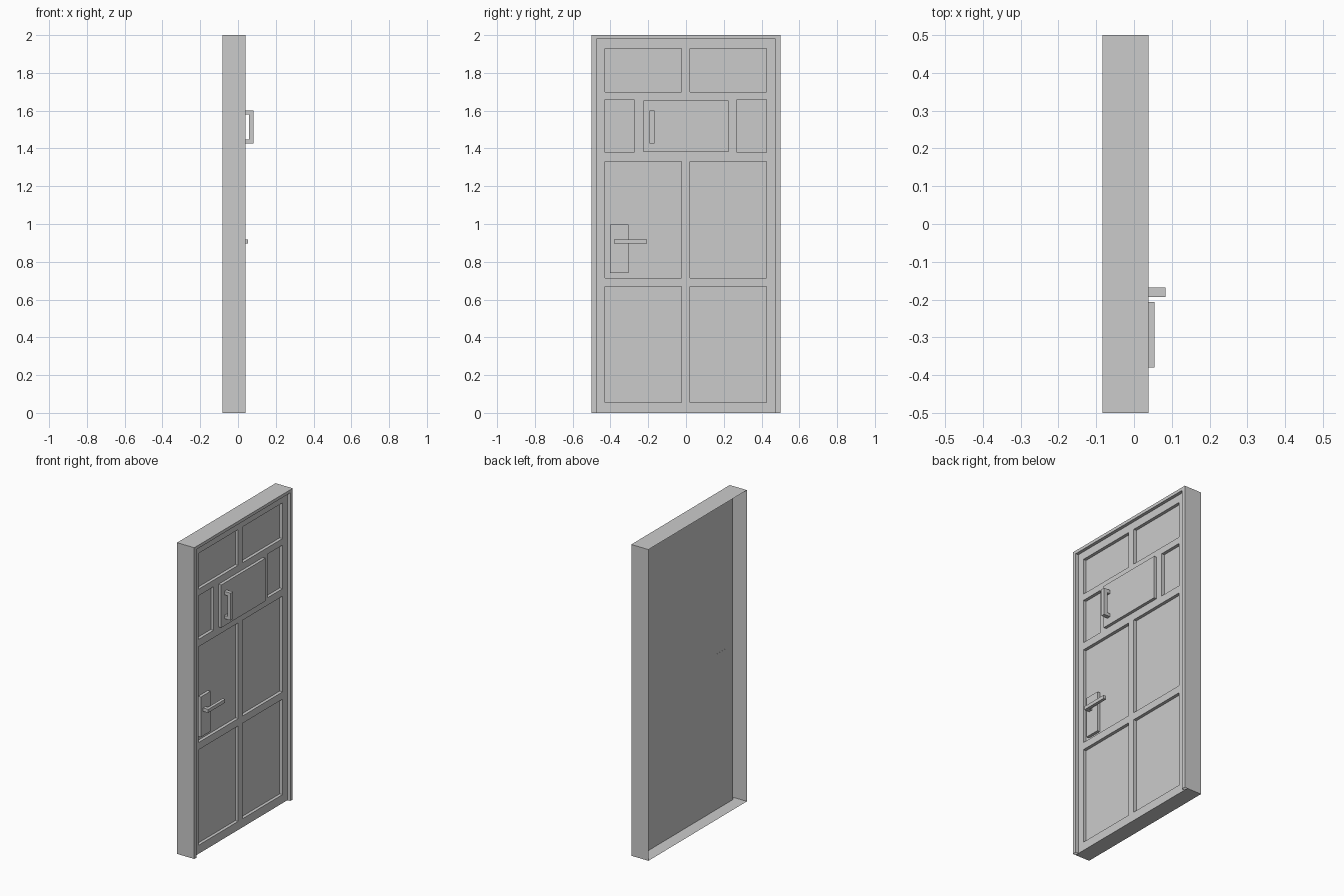
import bpy, bmesh
from mathutils import Vector

if "Cube" in bpy.data.objects:
    bpy.data.objects.remove(bpy.data.objects["Cube"])

FRAME_BACK, FRAME_FRONT = -0.083, 0.039
DOOR_FACE, PANEL_FACE, DOOR_BACK = 0.019, -0.001, -0.001


def finish(name, bm):
    bmesh.ops.recalc_face_normals(bm, faces=bm.faces)
    mesh = bpy.data.meshes.new(name)
    bm.to_mesh(mesh)
    bm.free()
    obj = bpy.data.objects.new(name, mesh)
    bpy.context.collection.objects.link(obj)
    return obj


def add_box(bm, x, y, z):
    lo, hi = Vector((x[0], y[0], z[0])), Vector((x[1], y[1], z[1]))
    geo = bmesh.ops.create_cube(bm, size=1)
    for v in geo["verts"]:
        v.co = (lo + hi) / 2 + v.co * (hi - lo)


def box(name, x, y, z):
    bm = bmesh.new()
    add_box(bm, x, y, z)
    return finish(name, bm)


# Door frame: open-backed shell made by bridging arch outlines
bm = bmesh.new()
arches = []
for half, top, x in [(0.5, 2.0, FRAME_BACK), (0.5, 2.0, FRAME_FRONT),
                     (0.475, 1.98, FRAME_FRONT), (0.475, 1.98, DOOR_BACK)]:
    arches.append([bm.verts.new((x, y, z)) for y, z in
                   [(-half, 0), (-half, top), (half, top), (half, 0)]])
for a, b in zip(arches, arches[1:]):
    for i in range(3):
        bm.faces.new((a[i], a[i + 1], b[i + 1], b[i]))
finish("door_frame", bm)

# Sill behind the door
bm = bmesh.new()
bm.faces.new([bm.verts.new(p) for p in [
    (FRAME_BACK, -0.5, 0), (DOOR_FACE, -0.5, 0), (DOOR_FACE, 0.5, 0), (FRAME_BACK, 0.5, 0)]])
finish("sill", bm)

# Door leaf: grid of stiles and rails with sunken panels
wide = [(-0.43, -0.025), (0.02, 0.425)]
narrow = [(-0.43, -0.275), (0.27, 0.425)]
rows = [((0.055, 0.668), wide), ((0.715, 1.33), wide),
        ((1.378, 1.658), narrow), ((1.70, 1.93), wide)]
ys = sorted({-0.475, 0.475} | {y for pair in wide + narrow for y in pair})
zs = sorted({0.0, 1.98} | {z for row, _ in rows for z in row})

bm = bmesh.new()
grid = [[bm.verts.new((DOOR_FACE, y, z)) for y in ys] for z in zs]
for j in range(len(zs) - 1):
    for i in range(len(ys) - 1):
        bm.faces.new((grid[j][i], grid[j][i + 1], grid[j + 1][i + 1], grid[j + 1][i]))


def in_panel(face):
    c = face.calc_center_median()
    return any(z0 < c.z < z1 and any(y0 < c.y < y1 for y0, y1 in cols)
               for (z0, z1), cols in rows)


sunken = [f for f in bm.faces if in_panel(f)]
ext = bmesh.ops.extrude_face_region(bm, geom=sunken)
bmesh.ops.translate(bm, vec=(PANEL_FACE - DOOR_FACE, 0, 0),
                    verts=[g for g in ext["geom"] if isinstance(g, bmesh.types.BMVert)])
bmesh.ops.delete(bm, geom=[f for f in sunken if f.is_valid], context="FACES")
bmesh.ops.dissolve_limit(bm, angle_limit=0.01, verts=bm.verts, edges=bm.edges)
finish("door_leaf", bm)

# Flat sheet closing the back of the leaf
bm = bmesh.new()
bm.faces.new([bm.verts.new((DOOR_BACK - 0.001, y, z)) for y, z in
              [(-0.475, 0), (-0.475, 1.98), (0.475, 1.98), (0.475, 0)]])
finish("door_back", bm)

# Raised hatch and its pull handle
box("hatch", (DOOR_FACE - 0.002, 0.038), (-0.225, 0.225), (1.38, 1.655))
bm = bmesh.new()
loop = [(0.036, 1.427), (0.083, 1.427), (0.083, 1.602), (0.036, 1.602),
        (0.036, 1.58), (0.059, 1.58), (0.059, 1.447), (0.036, 1.447)]
side = bm.faces.new([bm.verts.new((x, -0.193, z)) for x, z in loop])
ext = bmesh.ops.extrude_face_region(bm, geom=[side], use_keep_orig=True)
bmesh.ops.translate(bm, vec=(0, 0.025, 0),
                    verts=[g for g in ext["geom"] if isinstance(g, bmesh.types.BMVert)])
finish("hatch_handle", bm)

# Lock plate with lever and spindle
box("lock_plate", (PANEL_FACE - 0.002, 0.018), (-0.402, -0.305), (0.74, 0.998))
box("lever", (0.035, 0.054), (-0.38, -0.207), (0.897, 0.919))
box("lever_spindle", (0.017, 0.036), (-0.38, -0.355), (0.897, 0.919))
